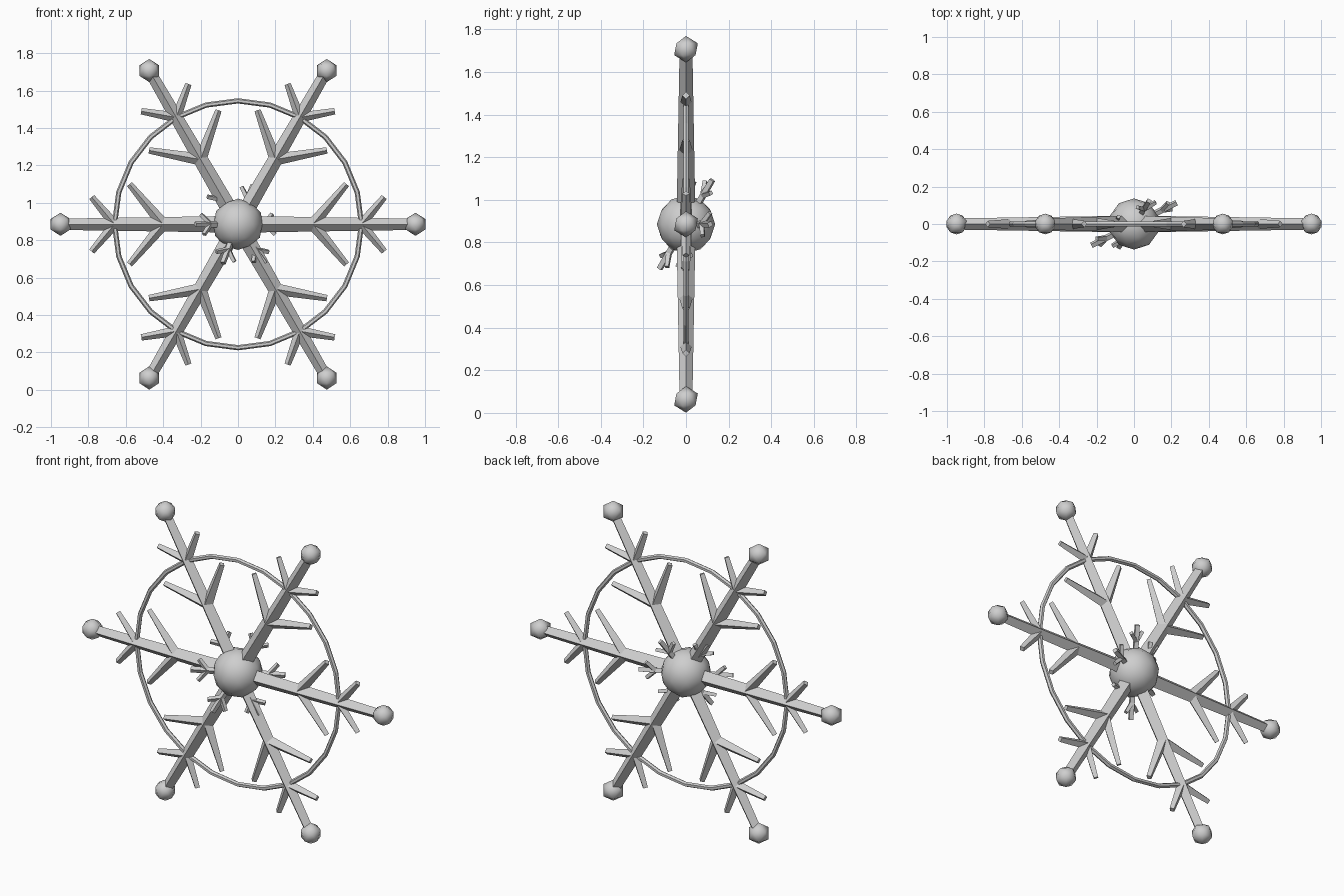
import bpy, bmesh, math
from mathutils import Vector, Matrix

if "Cube" in bpy.data.objects:
    bpy.data.objects.remove(bpy.data.objects["Cube"])

CENTER = Vector((0, 0, 0.885))

mat = bpy.data.materials.new("pale_grey")
mat.diffuse_color = (0.62, 0.62, 0.62, 1)
mat.use_nodes = True
mat.node_tree.nodes["Principled BSDF"].inputs["Base Color"].default_value = mat.diffuse_color


def finish(name, bm, smooth=False):
    mesh = bpy.data.meshes.new(name)
    bm.to_mesh(mesh)
    bm.free()
    for p in mesh.polygons:
        p.use_smooth = smooth
    mesh.materials.append(mat)
    obj = bpy.data.objects.new(name, mesh)
    bpy.context.collection.objects.link(obj)
    return obj


def bar(bm, start, end, normal, r1, r2):
    """Tapered diamond-section bar with one edge facing along the normal."""
    d = (end - start).normalized()
    side = normal.cross(d)
    m = Matrix((side, normal, d)).transposed().to_4x4()
    m.translation = (start + end) / 2
    bmesh.ops.create_cone(bm, cap_ends=True, segments=4, radius1=r1, radius2=r2,
                          depth=(end - start).length, matrix=m)


def flake_arm(name, u, v, angle, length, r1, r2, branches):
    """One arm with mirrored pairs of side branches, in the plane of u and v."""
    n = v.cross(u).normalized()

    def direction(a):
        return u * math.cos(a) + v * math.sin(a)

    d = direction(angle)
    bm = bmesh.new()
    bar(bm, CENTER, CENTER + d * length, n, r1, r2)
    for joint, blen, b1, b2 in branches:
        p = CENTER + d * joint
        for s in (-1, 1):
            q = p + direction(angle + s * math.radians(50)) * blen
            bar(bm, p, q, n, b1, b2)
    finish(name, bm)
    return d


def ball(name, pos, radius, subdivisions, turn):
    bm = bmesh.new()
    m = Matrix.Translation(pos) @ Matrix.Rotation(turn, 4, 'Z')
    bmesh.ops.create_icosphere(bm, subdivisions=subdivisions, radius=radius, matrix=m)
    finish(name, bm, True)


# Large flake: six arms with tip balls
X, Z = Vector((1, 0, 0)), Vector((0, 0, 1))
for i in range(6):
    d = flake_arm(f"arm_{i + 1}", X, Z, i * math.pi / 3, 0.95, 0.045, 0.03,
                  [(0.40, 0.28, 0.032, 0.017), (0.66, 0.19, 0.027, 0.017)])
    ball(f"tip_ball_{i + 1}", CENTER + d * 0.949, 0.062, 1, math.pi / 2)

# Small tilted flake around the hub
u = Vector((0.9, 0.45, 0)).normalized()
v = Vector((-0.15, 0.3, 0.94)).normalized()
for i in range(6):
    flake_arm(f"small_arm_{i + 1}", u, v, i * math.pi / 3, 0.255, 0.02, 0.016,
              [(0.165, 0.075, 0.016, 0.013)])

# Hub
ball("hub", CENTER, 0.137, 2, 0)

# Ring joining the arms
bpy.ops.mesh.primitive_torus_add(location=CENTER, rotation=(math.pi / 2, 0, 0),
                                 major_segments=24, minor_segments=6,
                                 major_radius=0.66, minor_radius=0.014)
ring = bpy.context.object
ring.name = "ring"
ring.data.materials.append(mat)
